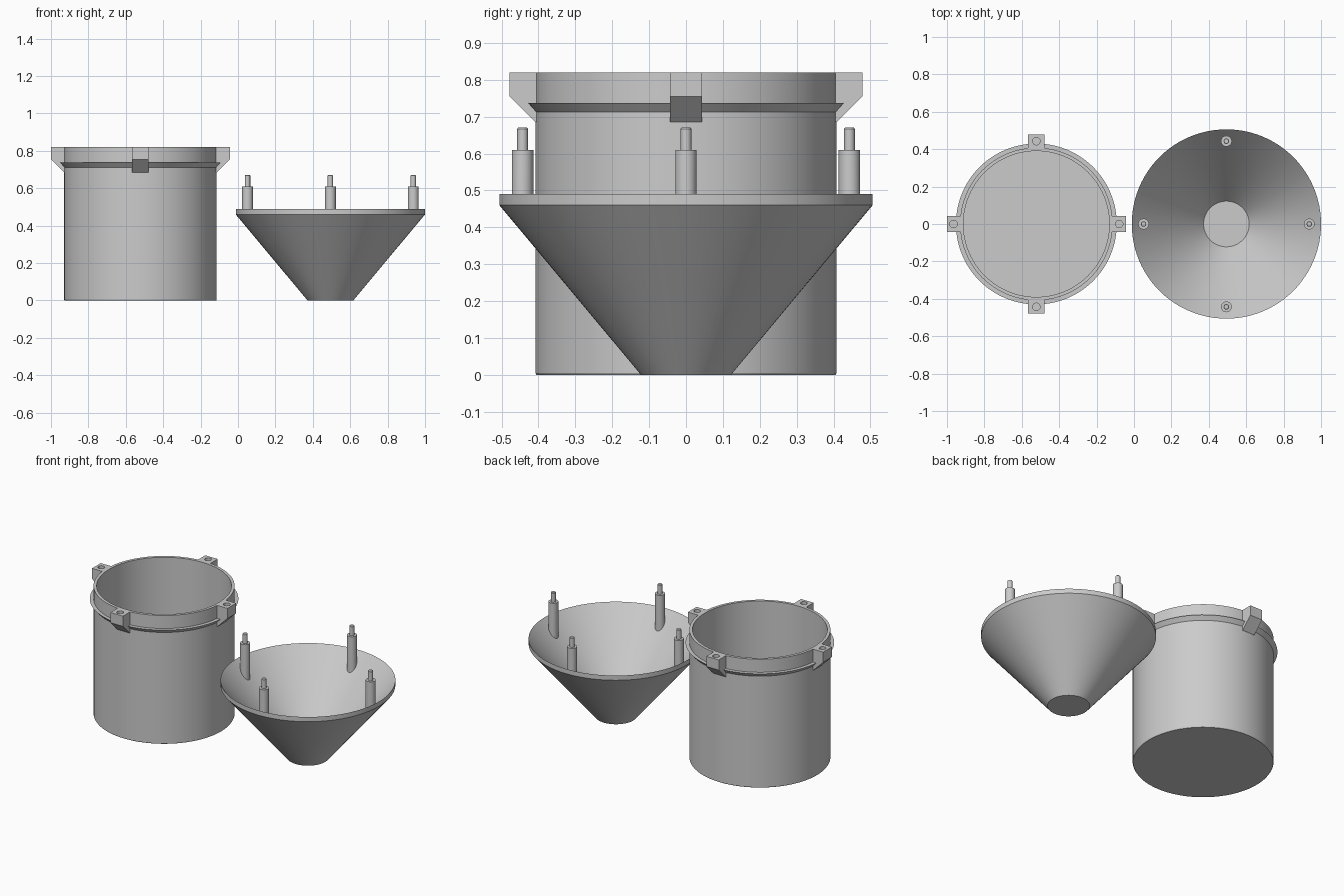
import bpy
import bmesh
from math import cos, sin, pi, radians, hypot

cube = bpy.data.objects.get("Cube")
if cube:
    bpy.data.objects.remove(cube)

grey = bpy.data.materials.new("light grey plastic")
grey.use_nodes = True
colour = (0.6, 0.6, 0.6, 1)
grey.diffuse_color = colour
grey.node_tree.nodes["Principled BSDF"].inputs["Base Color"].default_value = colour

CAN_X, FUNNEL_X = -0.522, 0.494
PIN_R = 0.443                       # pitch radius shared by pegs and sockets
SIDES = ("right", "back", "left", "front")
ANGLES = (pi, pi / 2, 0, -pi / 2)


def finish(name, bm, smooth=True):
    """Turn a bmesh into a named, shaded object."""
    bmesh.ops.remove_doubles(bm, verts=bm.verts, dist=1e-5)
    bmesh.ops.recalc_face_normals(bm, faces=bm.faces)
    mesh = bpy.data.meshes.new(name)
    bm.to_mesh(mesh)
    bm.free()
    mesh.materials.append(grey)
    obj = bpy.data.objects.new(name, mesh)
    bpy.context.collection.objects.link(obj)
    bpy.ops.object.select_all(action='DESELECT')
    bpy.context.view_layer.objects.active = obj
    obj.select_set(True)
    if smooth:
        bpy.ops.object.shade_smooth_by_angle(angle=radians(30))
    return obj


def lathe(profile, steps, cx=0, cy=0):
    """Spin a (radius, z) profile around a vertical axis."""
    bm = bmesh.new()
    verts = [bm.verts.new((cx + r, cy, z)) for r, z in profile]
    edges = [bm.edges.new(pair) for pair in zip(verts, verts[1:])]
    bmesh.ops.spin(bm, geom=verts + edges, cent=(cx, cy, 0), axis=(0, 0, 1),
                   angle=2 * pi, steps=steps, use_merge=True)
    return bm


# Canister: open cup with a flared collar below its rim
finish("canister", lathe([
    (0, 0), (0.405, 0), (0.408, 0.005), (0.408, 0.712), (0.43, 0.737),
    (0.408, 0.737), (0.408, 0.82), (0.39, 0.82), (0.39, 0.02), (0, 0.02)],
    96, CAN_X))

# Funnel: thin cone with a flat base and a vertical outer lip
BASE_R, RIM_R, LIP_Z, WALL = 0.122, 0.506, 0.46, 0.03
SLOPE = LIP_Z / (RIM_R - BASE_R)
finish("funnel", lathe([
    (0, 0), (BASE_R, 0), (RIM_R, LIP_Z), (RIM_R, LIP_Z + WALL),
    (BASE_R, WALL), (0, WALL)], 96, FUNNEL_X))

for side, a in zip(SIDES, ANGLES):
    # Mounting lug: bracket profile with a sloped underside
    bm = bmesh.new()
    outline = [(0.4, 0.82), (0.478, 0.82), (0.478, 0.755),
               (0.408, 0.685), (0.4, 0.685)]
    ends = []
    for half in (-0.044, 0.044):
        ends.append([bm.verts.new((CAN_X + r * cos(a) - half * sin(a),
                                   r * sin(a) + half * cos(a), z))
                     for r, z in outline])
        bm.faces.new(ends[-1])
    for i in range(len(outline)):
        j = (i + 1) % len(outline)
        bm.faces.new((ends[0][i], ends[0][j], ends[1][j], ends[1][i]))
    lug = finish(side + "_lug", bm, smooth=False)

    # Blind socket in the top of the lug
    cutter = finish("socket_cutter", lathe(
        [(0, 0.765), (0.02, 0.765), (0.02, 0.9), (0, 0.9)], 32,
        CAN_X + PIN_R * cos(a), PIN_R * sin(a)))
    cutter.hide_render = True
    cut = lug.modifiers.new("socket", 'BOOLEAN')
    cut.operation, cut.solver, cut.object = 'DIFFERENCE', 'EXACT', cutter
    bpy.context.view_layer.objects.active = lug
    bpy.ops.object.modifier_apply(modifier=cut.name)
    bpy.data.objects.remove(cutter)
    bpy.ops.object.select_all(action='DESELECT')
    lug.select_set(True)
    bpy.ops.object.shade_smooth_by_angle(angle=radians(30))

    # Stepped peg whose foot follows the slope of the funnel wall
    bm = lathe([(0, 0), (0.029, 0), (0.029, 0.61), (0.0145, 0.61),
                (0.0145, 0.667), (0.012, 0.67), (0, 0.67)], 32,
               FUNNEL_X + PIN_R * cos(a), PIN_R * sin(a))
    for v in bm.verts:
        if v.co.z < 0.1:
            r = hypot(v.co.x - FUNNEL_X, v.co.y)
            v.co.z = WALL / 2 + (r - BASE_R) * SLOPE
    finish(side + "_peg", bm)
